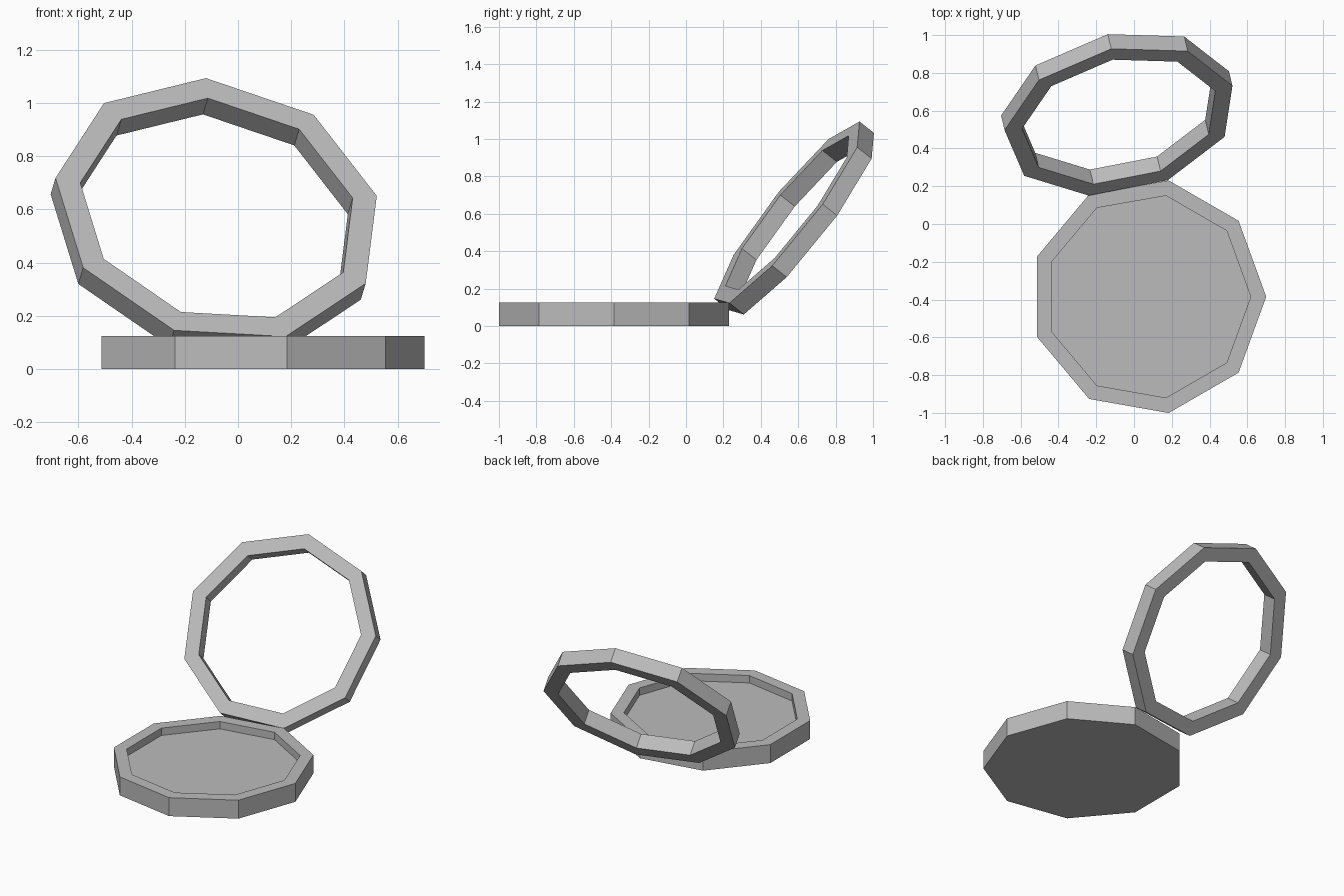
import bpy
import bmesh
from math import cos, sin, tau
from mathutils import Matrix, Vector

SIDES = 9

cube = bpy.data.objects.get("Cube")
if cube:
    bpy.data.objects.remove(cube, do_unlink=True)

grey = bpy.data.materials.new("plain grey")
grey.use_nodes = True
colour = (0.5, 0.5, 0.5, 1)
grey.diffuse_color = colour
grey.node_tree.nodes["Principled BSDF"].inputs["Base Color"].default_value = colour


def turned(name, profile, matrix, closed):
    """Sweep a (radius, height) profile round z in flat facets."""
    bm = bmesh.new()
    loops = [[bm.verts.new((r * cos(tau * i / SIDES), r * sin(tau * i / SIDES), h))
              for i in range(SIDES)] for r, h in profile]
    pairs = list(zip(loops, loops[1:]))
    if closed:
        pairs.append((loops[-1], loops[0]))
    else:
        bm.faces.new(loops[0])
        bm.faces.new(loops[-1])
    for low, high in pairs:
        for i in range(SIDES):
            j = (i + 1) % SIDES
            bm.faces.new((low[i], low[j], high[j], high[i]))
    bmesh.ops.recalc_face_normals(bm, faces=bm.faces)
    mesh = bpy.data.meshes.new(name)
    bm.to_mesh(mesh)
    bm.free()
    mesh.materials.append(grey)
    obj = bpy.data.objects.new(name, mesh)
    obj.matrix_world = matrix
    bpy.context.collection.objects.link(obj)
    return obj


# Shallow dish with a raised rim
turned("base_dish", [(0.625, 0), (0.625, 0.125), (0.543, 0.125), (0.543, 0.075)],
       Matrix.Translation((0.075, -0.385, 0)), closed=False)

# Open lid frame, leaning back and slightly twisted
normal = Vector((0.184, -0.772, 0.61)).normalized()
up = Vector((-0.046, 0.377, 0.491))
up = (up - normal * up.dot(normal)).normalized()
side = normal.cross(up)
tilt = Matrix((up, side, normal)).transposed().to_4x4()
turned("lid_frame", [(0.625, 0), (0.53, 0), (0.53, -0.1), (0.625, -0.1)],
       Matrix.Translation((-0.074, 0.548, 0.599)) @ tilt, closed=True)
